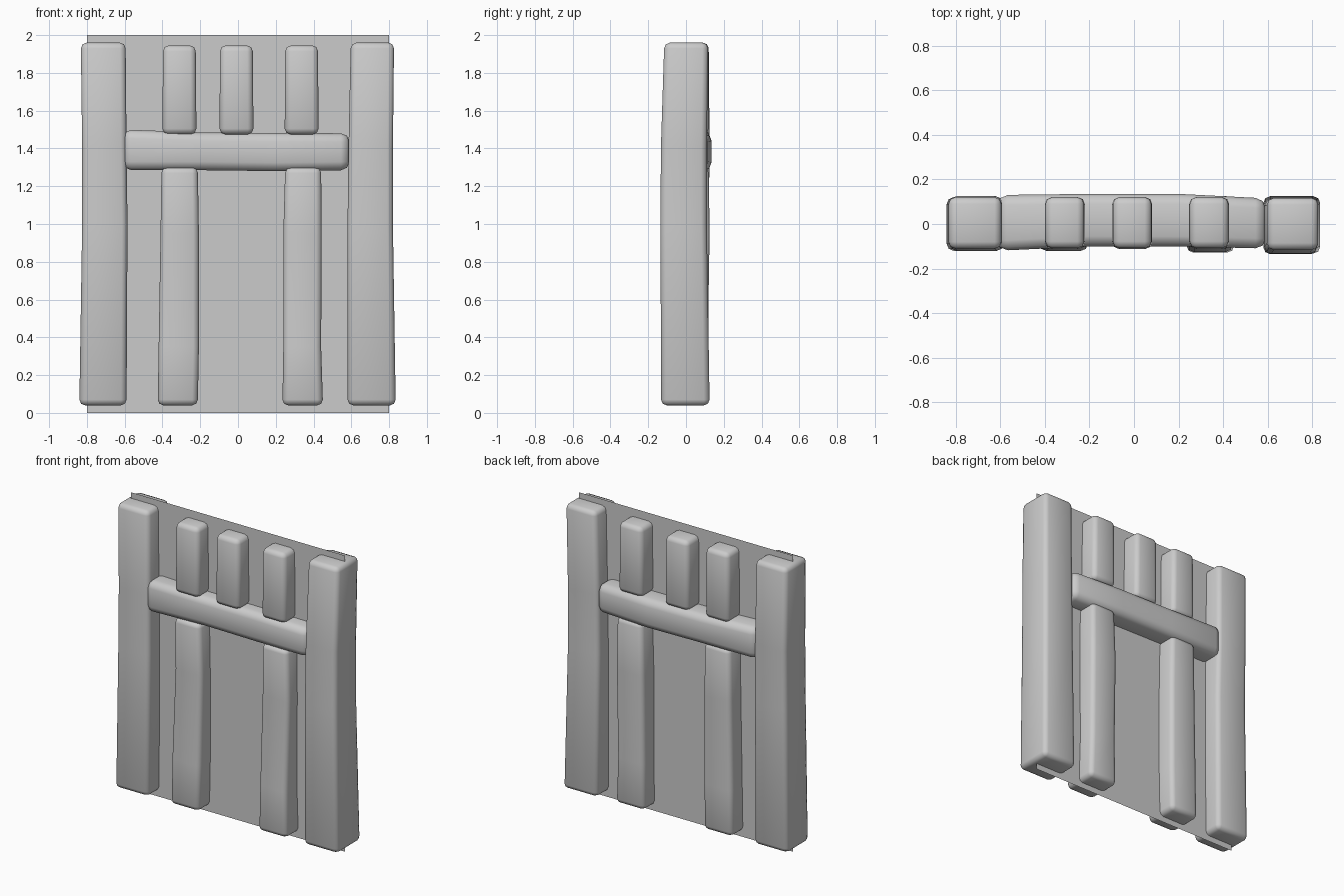
import bpy
import bmesh

if "Cube" in bpy.data.objects:
    bpy.data.objects.remove(bpy.data.objects["Cube"], do_unlink=True)

grey = bpy.data.materials.new("plain_grey")
grey.use_nodes = True
grey.diffuse_color = (0.6, 0.6, 0.6, 1)
grey.node_tree.nodes["Principled BSDF"].inputs["Base Color"].default_value = (0.6, 0.6, 0.6, 1)


def add_object(name, bm):
    mesh = bpy.data.meshes.new(name)
    bm.to_mesh(mesh)
    bm.free()
    obj = bpy.data.objects.new(name, mesh)
    mesh.materials.append(grey)
    bpy.context.collection.objects.link(obj)
    return obj


def beam(name, stations, lying=False, bevel=0.03):
    """Loft a hewn timber through stations (along, side_min, side_max, front, back)."""
    bm = bmesh.new()
    rings = []
    for along, a, b, front, back in stations:
        corners = [(a, front), (b, front), (b, back), (a, back)]
        rings.append([bm.verts.new((along, y, s) if lying else (s, y, along))
                      for s, y in corners])
    for low, high in zip(rings, rings[1:]):
        for i in range(4):
            j = (i + 1) % 4
            bm.faces.new((low[i], low[j], high[j], high[i]))
    bm.faces.new(rings[0])
    bm.faces.new(rings[-1])
    bmesh.ops.recalc_face_normals(bm, faces=bm.faces)
    # Worn corners
    edges = [e for e in bm.edges if e.calc_face_angle() > 0.7]
    bmesh.ops.bevel(bm, geom=edges, offset=bevel, segments=2, profile=0.5,
                    affect='EDGES', clamp_overlap=True)
    for face in bm.faces:
        face.smooth = True
    return add_object(name, bm)


# Outer posts
beam("right_post", [(0.04, -0.84, -0.59, -0.12, 0.12), (1.0, -0.825, -0.585, -0.12, 0.12),
                    (1.4, -0.825, -0.59, -0.115, 0.125), (1.96, -0.832, -0.595, -0.11, 0.12)])
beam("left_post", [(0.04, 0.58, 0.835, -0.132, 0.125), (1.0, 0.58, 0.82, -0.135, 0.11),
                   (1.4, 0.585, 0.82, -0.133, 0.11), (1.96, 0.597, 0.826, -0.115, 0.117)])

# Inner uprights below the rail
beam("right_upright", [(0.04, -0.425, -0.213, -0.12, 0.12), (0.35, -0.42, -0.207, -0.12, 0.12),
                       (0.95, -0.41, -0.207, -0.10, 0.12), (1.3, -0.405, -0.213, -0.11, 0.12)])
beam("left_upright", [(0.04, 0.235, 0.45, -0.128, 0.115), (0.35, 0.24, 0.44, -0.125, 0.115),
                      (0.95, 0.24, 0.443, -0.10, 0.125), (1.3, 0.25, 0.44, -0.11, 0.12)])

# Cross rail
beam("cross_rail", [(-0.61, 1.285, 1.50, -0.12, 0.13), (-0.2, 1.285, 1.485, -0.10, 0.135),
                    (0.2, 1.28, 1.482, -0.10, 0.135), (0.59, 1.285, 1.48, -0.11, 0.115)],
     lying=True, bevel=0.045)

# Short studs above the rail
for name, x, half in (("right_stud", -0.31, 0.09), ("middle_stud", -0.008, 0.09),
                      ("left_stud", 0.337, 0.09)):
    beam(name, [(1.475, x - half, x + half, -0.112, 0.12),
                (1.945, x - half + 0.003, x + half - 0.004, -0.108, 0.12)])

# Thin wall panel through the middle of the timbers
bm = bmesh.new()
bm.faces.new([bm.verts.new((x, 0, z)) for x, z in ((-0.8, 0), (0.8, 0), (0.8, 2), (-0.8, 2))])
add_object("wall_panel", bm)
